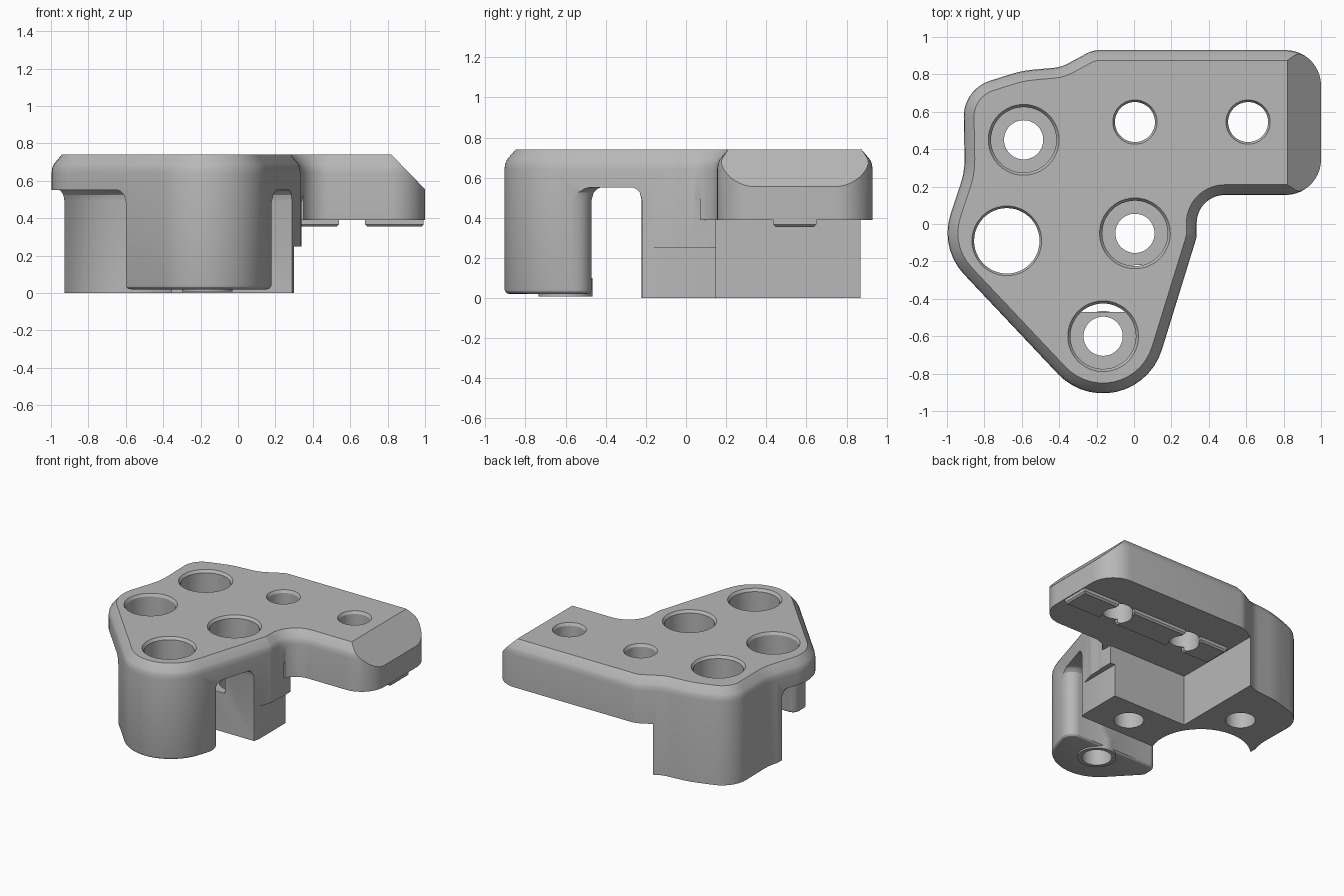
import bpy, bmesh, math
from mathutils import Vector

cube = bpy.data.objects.get("Cube")
if cube:
    bpy.data.objects.remove(cube, do_unlink=True)

grey = bpy.data.materials.new("light_grey")
grey.use_nodes = True
colour = (0.48, 0.48, 0.48, 1)
grey.diffuse_color = colour
grey.node_tree.nodes["Principled BSDF"].inputs["Base Color"].default_value = colour


def rounded(corners):
    """Counter-clockwise polygon from (x, y, radius) corners."""
    pts = []
    for i, (x, y, r) in enumerate(corners):
        p = Vector((x, y))
        if r == 0:
            pts.append(p)
            continue
        a = (Vector(corners[i - 1][:2]) - p).normalized()
        b = (Vector(corners[(i + 1) % len(corners)][:2]) - p).normalized()
        half = a.angle(b) / 2
        centre = p + (a + b).normalized() * (r / math.sin(half))
        start = p + a * (r / math.tan(half)) - centre
        end = p + b * (r / math.tan(half)) - centre
        turn = math.atan2(start.x * end.y - start.y * end.x, start.dot(end))
        n = max(3, int(abs(turn) / 0.14))
        a0 = math.atan2(start.y, start.x)
        for k in range(n + 1):
            t = a0 + turn * k / n
            pts.append(centre + Vector((math.cos(t), math.sin(t))) * r)
    return pts


def inset(pts, d):
    """Move each side of a polygon inwards by d."""
    out = []
    for i, p in enumerate(pts):
        e = (p - pts[i - 1]).normalized()
        f = (pts[(i + 1) % len(pts)] - p).normalized()
        n = Vector((-e.y - f.y, e.x + f.x)).normalized()
        out.append(p + n * d / max(0.65, n.dot(Vector((-e.y, e.x)))))
    return out


def loft(name, pts, rings):
    """Stack the polygon at each (z, inset) ring and cap the ends."""
    bm = bmesh.new()
    loops = [[bm.verts.new((p.x, p.y, z)) for p in inset(pts, d)] for z, d in rings]
    n = len(pts)
    for lo, hi in zip(loops, loops[1:]):
        for i in range(n):
            bm.faces.new((lo[i], lo[(i + 1) % n], hi[(i + 1) % n], hi[i]))
    bm.faces.new(loops[0][::-1])
    bm.faces.new(loops[-1])
    return finish(name, bm)


def finish(name, bm):
    mesh = bpy.data.meshes.new(name)
    bm.to_mesh(mesh)
    bm.free()
    mesh.materials.append(grey)
    obj = bpy.data.objects.new(name, mesh)
    bpy.context.collection.objects.link(obj)
    return obj


def box(name, x0, x1, y0, y1, z0, z1):
    corners = [(x0, y0, 0), (x1, y0, 0), (x1, y1, 0), (x0, y1, 0)]
    return loft(name, rounded(corners), [(z0, 0), (z1, 0)])


def circle(x, y, r, n=48):
    return [Vector((x + r * math.cos(k * math.tau / n), y + r * math.sin(k * math.tau / n)))
            for k in range(n)]


def combine(obj, other, operation):
    other.hide_render = True
    mod = obj.modifiers.new(operation.lower(), "BOOLEAN")
    mod.operation, mod.solver, mod.object = operation, "EXACT", other
    bpy.context.view_layer.objects.active = obj
    bpy.ops.object.modifier_apply(modifier=mod.name)
    bpy.data.objects.remove(other, do_unlink=True)


# Overall outline with softened top edge
outline = rounded([
    (1.0, 0.155, 0.19), (1.0, 0.93, 0.19), (-0.22, 0.93, 0.14), (-0.39, 0.838, 0.2),
    (-0.6, 0.82, 0.6), (-0.913, 0.72, 0.2), (-0.905, 0.28, 0.4), (-1.041, -0.129, 0.32),
    (-0.018, -1.214, 0.33), (0.335, -0.07, 0.12), (0.335, 0.155, 0.15)])
envelope = loft("outline_envelope", outline,
                [(0, 0), (0.64, 0), (0.67, 0.004), (0.69, 0.013), (0.74, 0.055)])

# Sloping end of the arm
bm = bmesh.new()
bm.from_mesh(envelope.data)
cut = bmesh.ops.bisect_plane(bm, geom=bm.verts[:] + bm.edges[:] + bm.faces[:],
                             plane_co=(0.82, 0, 0.74), plane_no=(0.18, 0, 0.175),
                             clear_outer=True)
bmesh.ops.holes_fill(bm, edges=[e for e in bm.edges if e.is_boundary], sides=0)
bmesh.ops.recalc_face_normals(bm, faces=bm.faces[:])
bm.to_mesh(envelope.data)
bm.free()

# Plate, arm, rear block and front boss, trimmed to the outline
flare = [(0.49, 0), (0.525, -0.01), (0.545, -0.03), (0.556, -0.06), (0.62, -0.06)]
body = box("bracket_body", -1.3, 1.3, -1.3, 1.3, 0.55, 0.9)
combine(body, box("arm", -0.33, 1.25, 0.07, 1.25, 0.39, 0.8), "UNION")

recess = [Vector((-0.68 + 0.35 * math.cos(math.radians(a)),
                  -0.09 + 0.35 * math.sin(math.radians(a))))
          for a in [135 - 157 * k / 20 for k in range(21)]]
block_shape = rounded([(0.34, -0.22, 0), (0.34, 0.15, 0), (-0.33, 0.15, 0),
                       (-0.33, 1.2, 0), (-0.93, 1.2, 0)]) + recess
block = loft("rear_block", block_shape, [(0, 0)] + flare)
combine(block, box("block_step", 0.3, 0.6, -0.5, 0.5, -0.1, 0.25), "DIFFERENCE")
combine(body, block, "UNION")

boss_shape = rounded([(-0.6, -1.2, 0), (0.18, -1.2, 0), (0.18, -0.47, 0.08), (-0.6, -0.47, 0.06)])
combine(body, loft("front_boss", boss_shape, [(0.02, 0)] + flare), "UNION")
combine(body, envelope, "INTERSECT")

# Round the lower rim of the boss
bm = bmesh.new()
bm.from_mesh(body.data)
bmesh.ops.remove_doubles(bm, verts=bm.verts[:], dist=0.0005)
rim = [e for e in bm.edges if all(abs(v.co.z - 0.02) < 0.001 for v in e.verts)
       and len(e.link_faces) == 2 and e.calc_face_angle(0) > 0.5]
bmesh.ops.bevel(bm, geom=rim, offset=0.025, segments=3, profile=0.5, affect="EDGES")
bm.to_mesh(body.data)
bm.free()

# Raised seat under the boss and locating strips under the arm
combine(body, loft("boss_seat", circle(-0.165, -0.6, 0.135), [(0.008, 0), (0.1, 0)]), "UNION")
for x0, x1 in ((-0.3, -0.065), (0.075, 0.54), (0.68, 0.993)):
    strip = loft("locating_strip", rounded([(x0, 0.435, 0), (x1, 0.435, 0),
                                            (x1, 0.65, 0), (x0, 0.65, 0)]),
                 [(0.355, 0.012), (0.367, 0), (0.42, 0)])
    combine(body, strip, "UNION")

# Counterbored bolt holes
for x, y in ((-0.59, 0.45), (0.005, -0.05), (-0.165, -0.6)):
    combine(body, loft("bolt_hole", circle(x, y, 0.2),
                       [(-0.1, 0.095), (0.3, 0.095), (0.3, 0.025), (0.72, 0.025),
                        (0.741, 0.01), (0.8, 0.01)]), "DIFFERENCE")

# Plain through holes with a chamfered mouth
for x, y, r in ((-0.68, -0.09, 0.175), (0.005, 0.545, 0.107), (0.61, 0.545, 0.107)):
    combine(body, loft("plain_hole", circle(x, y, r),
                       [(-0.1, 0), (0.72, 0), (0.741, -0.012), (0.8, -0.012)]), "DIFFERENCE")

body.hide_render = False
for o in bpy.context.selected_objects:
    o.select_set(False)
body.select_set(True)
bpy.context.view_layer.objects.active = body
bpy.ops.object.shade_smooth_by_angle(angle=math.radians(28))
